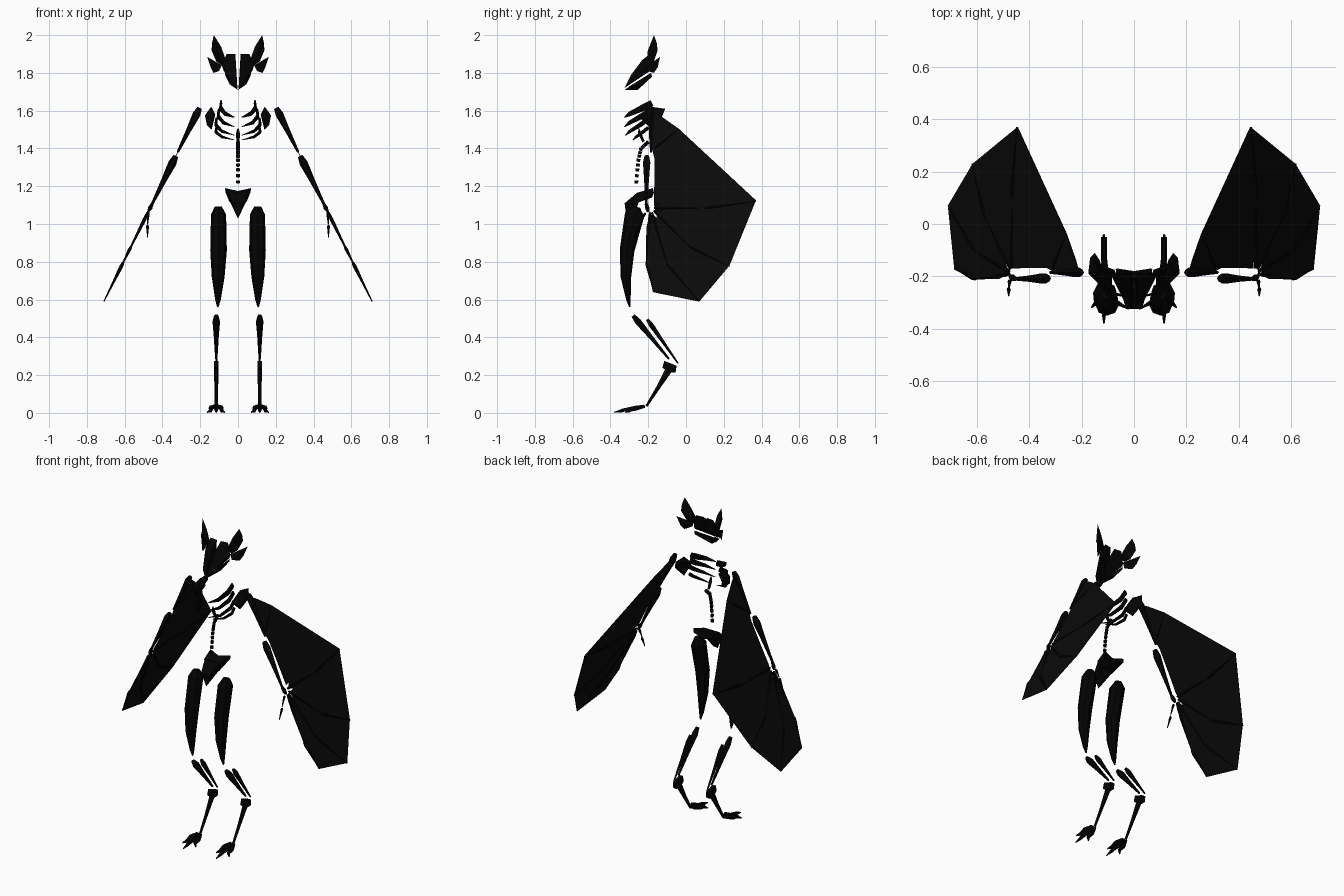
import bpy, bmesh, math
from mathutils import Vector


def material(name, v):
    m = bpy.data.materials.new(name)
    m.diffuse_color = (v, v, v, 1)
    return m


BONE = material("black_bone", 0.001)
SKIN = material("black_membrane", 0.003)


def finish(name, bm, mat):
    bmesh.ops.recalc_face_normals(bm, faces=bm.faces)
    me = bpy.data.meshes.new(name)
    bm.to_mesh(me)
    bm.free()
    me.materials.append(mat)
    ob = bpy.data.objects.new(name, me)
    bpy.context.collection.objects.link(ob)
    return ob


def hull(name, pts, s=1):
    """Faceted solid around a few corner points, s mirrors it in x."""
    bm = bmesh.new()
    for x, y, z in pts:
        bm.verts.new((x * s, y, z))
    r = bmesh.ops.convex_hull(bm, input=bm.verts)
    junk = [v for v in r["geom_interior"] if isinstance(v, bmesh.types.BMVert)]
    bmesh.ops.delete(bm, geom=junk, context='VERTS')
    return finish(name, bm, BONE)


def bone(name, path, s=1, sides=6):
    """Tapered tube through (point, width radius, depth radius) stations."""
    bm = bmesh.new()
    pts = [Vector((p[0] * s, p[1], p[2])) for p, _, _ in path]
    rings = []
    for i, (_, a, b) in enumerate(path):
        d = (pts[min(i + 1, len(pts) - 1)] - pts[max(i - 1, 0)]).normalized()
        ref = Vector((1, 0, 0)) if abs(d.x) < 0.85 else Vector((0, 0, 1))
        u = (ref - d * ref.dot(d)).normalized()
        w = d.cross(u)
        rings.append([bm.verts.new(pts[i] + u * a * math.cos(t) + w * b * math.sin(t))
                      for t in (2 * math.pi * k / sides for k in range(sides))])
    for r0, r1 in zip(rings, rings[1:]):
        for k in range(sides):
            j = (k + 1) % sides
            bm.faces.new((r0[k], r0[j], r1[j], r1[k]))
    bm.faces.new(rings[0])
    bm.faces.new(rings[-1])
    return finish(name, bm, BONE)


def wing(y, z):
    """Point on the slanted wing plane."""
    return (0.21 + (1.6 - z) * 0.495, y, z)


def long_bone(name, a, b, r, s, end=0.3):
    """Bone with a swollen upper end and a thin lower end."""
    a, b = Vector(a), Vector(b)
    bone(name, [(a, r * 0.6, r * 0.6), (a.lerp(b, 0.14), r, r),
                (a.lerp(b, 0.5), r * 0.65, r * 0.65), (b, r * end, r * end)], s)


for s, side in ((1, "right"), (-1, "left")):
    # skull half, jaw and two ears
    hull("skull_" + side, [(0.014, -0.19, 1.9), (0.06, -0.185, 1.9), (0.014, -0.23, 1.87),
                           (0.085, -0.2, 1.84), (0.01, -0.29, 1.79), (0.003, -0.325, 1.72),
                           (0.035, -0.3, 1.75), (0.075, -0.19, 1.81), (0.012, -0.2, 1.83)], s)
    hull("jaw_" + side, [(0.001, -0.325, 1.71), (0.03, -0.29, 1.735), (0.001, -0.255, 1.71),
                         (0.045, -0.24, 1.74), (0.07, -0.185, 1.8), (0.065, -0.18, 1.78),
                         (0.012, -0.25, 1.74)], s)
    hull("upper_ear_" + side, [(0.065, -0.2, 1.87), (0.085, -0.19, 1.84), (0.075, -0.175, 1.87),
                               (0.09, -0.18, 1.94), (0.14, -0.15, 1.92), (0.128, -0.17, 2.0),
                               (0.137, -0.155, 1.96), (0.115, -0.17, 1.86), (0.11, -0.205, 1.91)], s)
    hull("lower_ear_" + side, [(0.085, -0.2, 1.84), (0.1, -0.205, 1.81), (0.13, -0.17, 1.8),
                               (0.145, -0.15, 1.83), (0.163, -0.137, 1.885), (0.12, -0.17, 1.86),
                               (0.11, -0.16, 1.83)], s)

    # rib cage: slanted bands tapering to the breastbone
    for k, (yb, zb, yf, zf) in enumerate(((-0.18, 1.64, -0.325, 1.565), (-0.19, 1.6, -0.325, 1.515),
                                          (-0.2, 1.555, -0.32, 1.47), (-0.2, 1.51, -0.28, 1.445))):
        x0 = 0.09 + 0.012 * min(k, 2)
        bone("rib_%d_%s" % (k + 1, side), [
            ((x0, yb, zb), 0.007, 0.02 - 0.003 * k),
            ((x0 * 1.03, yb * 0.65 + yf * 0.35, zb * 0.65 + zf * 0.35), 0.008, 0.02 - 0.003 * k),
            ((x0 * 0.75, yb * 0.2 + yf * 0.8, zb * 0.25 + zf * 0.75), 0.007, 0.014 - 0.002 * k),
            ((0.02, yf, zf), 0.002, 0.003)], s)

    # shoulder blade
    hull("shoulder_blade_" + side, [(0.12, -0.2, 1.58), (0.14, -0.18, 1.62), (0.175, -0.19, 1.575),
                                    (0.165, -0.2, 1.525), (0.14, -0.18, 1.5), (0.125, -0.24, 1.56),
                                    (0.15, -0.11, 1.61), (0.168, -0.13, 1.56), (0.13, -0.14, 1.6)], s)

    # arm
    long_bone("upper_arm_" + side, wing(-0.185, 1.615), wing(-0.185, 1.38), 0.021, s)
    long_bone("forearm_" + side, wing(-0.208, 1.36), wing(-0.21, 1.1), 0.022, s)
    bone("wrist_" + side, [(wing(-0.21, 1.105), 0.008, 0.01), (wing(-0.205, 1.085), 0.012, 0.013),
                           (wing(-0.2, 1.065), 0.006, 0.008)], s)
    for k, (a, b) in enumerate((((0.475, -0.215, 1.06), (0.478, -0.245, 1.0)),
                                ((0.479, -0.245, 0.995), (0.479, -0.275, 0.93)))):
        long_bone("thumb_%d_%s" % (k + 1, side), a, b, 0.008, s)

    # wing fingers, each of jointed bones fanning from the wrist
    fingers = (((-0.19, 1.06), (-0.21, 0.8), (-0.17, 0.64)),
               ((-0.18, 1.06), (-0.1, 0.79), (0.07, 0.59)),
               ((-0.17, 1.07), (0.02, 0.88), (0.23, 0.775)),
               ((-0.17, 1.085), (0.1, 1.085), (0.37, 1.12)))
    for f, joints in enumerate(fingers):
        for k, (a, b) in enumerate(zip(joints, joints[1:])):
            long_bone("finger_%d_%d_%s" % (f + 1, k + 1, side), wing(*a), wing(*b), 0.01, s)
    long_bone("wing_strut_" + side, wing(-0.17, 1.4), wing(-0.04, 1.5), 0.009, s)

    # wing membrane, notched around the wrist between the finger roots
    outline = [(-0.185, 1.6), (-0.14, 1.575), (-0.04, 1.505), (0.37, 1.125), (0.23, 0.78),
               (0.07, 0.59), (-0.175, 0.64), (-0.212, 0.8), (-0.21, 0.98), (-0.195, 1.04),
               (-0.185, 1.015), (-0.18, 1.05), (-0.15, 1.03), (-0.165, 1.065), (-0.12, 1.07),
               (-0.165, 1.085), (-0.135, 1.11), (-0.17, 1.105), (-0.168, 1.2), (-0.168, 1.35),
               (-0.185, 1.42)]
    bm = bmesh.new()
    face = bm.faces.new([bm.verts.new((wing(y, z)[0] * s, y, z)) for y, z in outline])
    bmesh.ops.triangulate(bm, faces=[face])
    skin = finish("wing_membrane_" + side, bm, SKIN)
    solid = skin.modifiers.new("thickness", 'SOLIDIFY')
    solid.thickness = 0.004
    solid.offset = 0

    # thigh and two shin bones
    bone("thigh_" + side, [((0.105, -0.265, 1.09), 0.02, 0.022), ((0.103, -0.272, 1.05), 0.04, 0.052),
                           ((0.103, -0.312, 0.86), 0.044, 0.039), ((0.105, -0.318, 0.72), 0.034, 0.028),
                           ((0.106, -0.305, 0.6), 0.015, 0.012), ((0.107, -0.297, 0.56), 0.004, 0.004)], s, 8)
    long_bone("front_shin_" + side, (0.115, -0.28, 0.515), (0.115, -0.09, 0.285), 0.02, s)
    long_bone("rear_shin_" + side, (0.112, -0.205, 0.495), (0.115, -0.042, 0.262), 0.015, s)

    # heel, ankle bone and toes
    hull("heel_" + side, [(0.115 + dx, y, z) for dx in (-0.012, 0.012) for y, z in
                          ((-0.115, 0.275), (-0.05, 0.25), (-0.055, 0.215), (-0.095, 0.215), (-0.125, 0.24))], s)
    bone("ankle_" + side, [((0.115, -0.09, 0.23), 0.012, 0.022), ((0.115, -0.15, 0.13), 0.01, 0.012),
                           ((0.115, -0.21, 0.035), 0.008, 0.007)], s)
    for k, (x, y) in enumerate(((0.07, -0.32), (0.115, -0.38), (0.163, -0.32))):
        x1 = 0.115 + (x - 0.115) * 0.6
        bone("toe_%d_%s" % (k + 1, side), [
            ((0.115 + (x - 0.115) * 0.25, -0.22, 0.035), 0.007, 0.01), ((x1, -0.265, 0.025), 0.013, 0.015),
            ((x1, y * 0.5 - 0.145, 0.014), 0.009, 0.01)], s)
        bone("claw_%d_%s" % (k + 1, side), [
            ((x1, y * 0.5 - 0.14, 0.014), 0.01, 0.012), ((x, y, 0.003), 0.003, 0.003)], s)

# breastbone
bone("breastbone", [((0, -0.25, 1.505), 0.003, 0.003), ((0, -0.245, 1.48), 0.011, 0.01),
                    ((0, -0.225, 1.435), 0.008, 0.008)])

# spine of separate vertebrae along a bent path
spine = [Vector((0, y, z)) for y, z in ((-0.205, 1.43), (-0.238, 1.40), (-0.25, 1.35),
                                        (-0.258, 1.28), (-0.265, 1.19))]
for i in range(11):
    t = i / 11 * (len(spine) - 1)
    k = int(t)
    d = (spine[k + 1] - spine[k]).normalized() * 0.008
    c = spine[k].lerp(spine[k + 1], t - k)
    bone("vertebra_%d" % (i + 1), [(c - d, 0.011, 0.012), (c + d, 0.009, 0.01)])

# pelvis: two flared sides running down to a front point
for s, side in ((1, "right"), (-1, "left")):
    hull("pelvis_wing_" + side, [(0, -0.19, 1.175), (0.07, -0.175, 1.19), (0.065, -0.17, 1.165),
                                 (0, -0.25, 1.165), (0.055, -0.26, 1.165), (0.045, -0.25, 1.115),
                                 (0, -0.24, 1.12), (0, -0.18, 1.14)], s)
hull("pelvis_point", [(0.05, -0.26, 1.165), (-0.05, -0.26, 1.165), (0.042, -0.25, 1.115),
                      (-0.042, -0.25, 1.115), (0.03, -0.325, 1.11), (-0.03, -0.325, 1.11),
                      (0, -0.315, 1.03), (0, -0.27, 1.06)])
